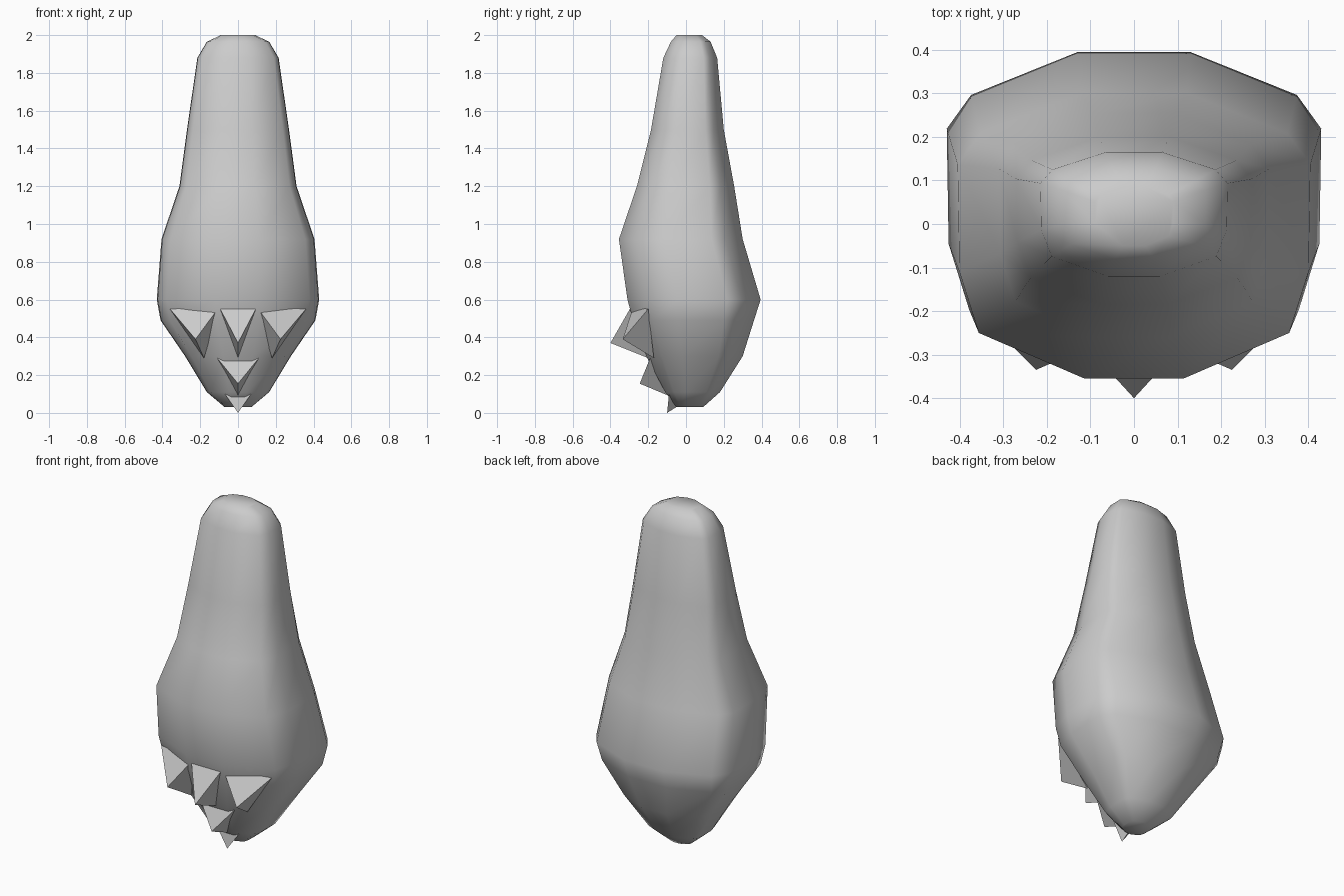
import bpy, bmesh, math
from mathutils import Vector

cube = bpy.data.objects.get("Cube")
if cube:
    bpy.data.objects.remove(cube, do_unlink=True)

grey = bpy.data.materials.new("light grey")
grey.use_nodes = True
colour = (0.6, 0.6, 0.6, 1)
grey.diffuse_color = colour
grey.node_tree.nodes["Principled BSDF"].inputs["Base Color"].default_value = colour


def finish(name, bm, smooth):
    bmesh.ops.recalc_face_normals(bm, faces=bm.faces)
    mesh = bpy.data.meshes.new(name)
    bm.to_mesh(mesh)
    bm.free()
    mesh.materials.append(grey)
    for face in mesh.polygons:
        face.use_smooth = smooth
    ob = bpy.data.objects.new(name, mesh)
    bpy.context.collection.objects.link(ob)
    return ob


# Body: one squarish outline lofted through rings of (height, half width, front, back)
half = [(0.28, -1), (0.88, -0.68), (0.99, -0.25), (1, 0.5), (0.87, 0.72), (0.3, 1)]
outline = half + [(-x, y) for x, y in reversed(half)]
rings = [
    (0.03, 0.07, -0.05, 0.09), (0.11, 0.165, -0.11, 0.18),
    (0.30, 0.28, -0.21, 0.30), (0.49, 0.41, -0.28, 0.36),
    (0.60, 0.43, -0.31, 0.395), (0.92, 0.405, -0.355, 0.30),
    (1.20, 0.31, -0.26, 0.255), (1.50, 0.27, -0.185, 0.20),
    (1.88, 0.215, -0.12, 0.165), (1.965, 0.165, -0.08, 0.13),
    (2.00, 0.09, -0.05, 0.085),
]
bm = bmesh.new()
loops = []
for z, w, front, back in rings:
    mid, depth = (front + back) / 2, (back - front) / 2
    loops.append([bm.verts.new((x * w, mid + y * depth, z)) for x, y in outline])
n = len(outline)
for low, high in zip(loops, loops[1:]):
    for i in range(n):
        j = (i + 1) % n
        bm.faces.new((low[i], low[j], high[j], high[i]))
bm.faces.new(loops[0])
bm.faces.new(loops[-1])
finish("body", bm, True)


# Pointed scales on the lower front: a raised tip joined to points on the body
def scale(name, tip, top_left, top_right, root):
    bm = bmesh.new()
    a, b, c, d = [bm.verts.new(p) for p in (tip, top_left, top_right, root)]
    for face in ((a, b, c), (a, c, d), (a, d, b), (b, d, c)):
        bm.faces.new(face)
    finish(name, bm, False)


scale("upper_scale", (0, -0.40, 0.37), (-0.11, -0.28, 0.58), (0.11, -0.28, 0.58), (0, -0.20, 0.29))
scale("middle_scale", (0, -0.245, 0.155), (-0.11, -0.19, 0.29), (0.11, -0.19, 0.29), (0, -0.09, 0.09))
scale("lowest_scale", (0, -0.10, 0), (-0.07, -0.09, 0.10), (0.07, -0.09, 0.10), (0, -0.02, 0.05))
for side, s in (("left", 1), ("right", -1)):
    scale(side + "_scale", (s * 0.225, -0.335, 0.39), (s * 0.10, -0.28, 0.56),
          (s * 0.36, -0.20, 0.55), (s * 0.18, -0.17, 0.29))
